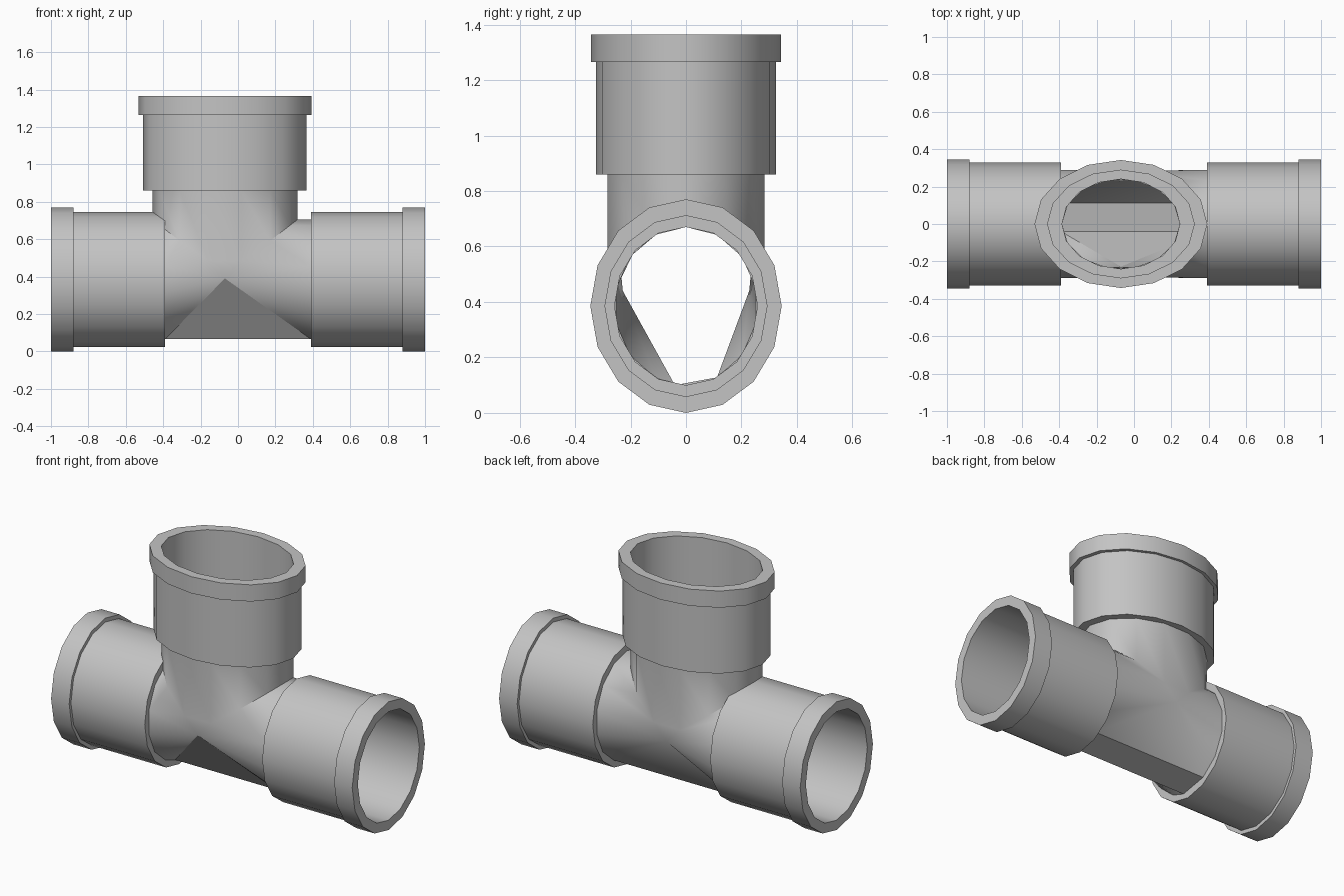
import bpy, bmesh, math

JUNCTION_SIDES = 14
SOCKET_SIDES = 16
AXIS_Z = 0.385      # height of the run's axis
BRANCH_X = -0.07    # sideways offset of the branch
RUN_END = 0.39      # half length of the junction
NECK_TOP = 0.86
LIP = 0.01          # thickness of the stop at the bottom of each socket

# Half sizes of the ellipses: (across y, up z) for the run, (x, y) for the branch
RUN = {"bore": (0.258, 0.285), "body": (0.297, 0.32),
       "mouth": (0.292, 0.326), "sleeve": (0.328, 0.361), "rim": (0.345, 0.385)}
BRANCH = {"bore": (0.315, 0.24), "body": (0.388, 0.29),
          "mouth": (0.392, 0.288), "sleeve": (0.437, 0.325), "rim": (0.462, 0.342)}

cube = bpy.data.objects.get("Cube")
if cube:
    bpy.data.objects.remove(cube, do_unlink=True)

grey = bpy.data.materials.new("pipe_grey")
grey.use_nodes = True
colour = (0.55, 0.55, 0.55, 1)
grey.diffuse_color = colour
grey.node_tree.nodes["Principled BSDF"].inputs["Base Color"].default_value = colour


def run_ring(bm, x, size, sides):
    angles = [2 * math.pi * k / sides for k in range(sides)]
    return [bm.verts.new((x, size[0] * math.sin(a), AXIS_Z - size[1] * math.cos(a)))
            for a in angles]


def branch_ring(bm, z, size, sides):
    angles = [2 * math.pi * k / sides for k in range(sides)]
    return [bm.verts.new((BRANCH_X + size[0] * math.cos(a), size[1] * math.sin(a), z))
            for a in angles]


def bridge(bm, a, b):
    for k in range(len(a)):
        n = (k + 1) % len(a)
        bm.faces.new((a[k], a[n], b[n], b[k]))


def finish(bm, name):
    bmesh.ops.recalc_face_normals(bm, faces=bm.faces)
    mesh = bpy.data.meshes.new(name)
    bm.to_mesh(mesh)
    bm.free()
    mesh.materials.append(grey)
    obj = bpy.data.objects.new(name, mesh)
    bpy.context.collection.objects.link(obj)
    bpy.ops.object.select_all(action='DESELECT')
    obj.select_set(True)
    bpy.context.view_layer.objects.active = obj
    bpy.ops.object.shade_smooth_by_angle(angle=math.radians(38))


def socket(name, ring, sizes, start, step, end):
    """Sleeve with a thicker rim, a wide mouth and a narrow stop at its bottom."""
    bm = bmesh.new()
    stop = start + math.copysign(LIP, end)
    profile = [(start, "bore"), (start, "sleeve"), (step, "sleeve"), (step, "rim"),
               (end, "rim"), (end, "mouth"), (stop, "mouth"), (stop, "bore")]
    rings = [ring(bm, pos, sizes[part], SOCKET_SIDES) for pos, part in profile]
    for i, r in enumerate(rings):
        bridge(bm, r, rings[(i + 1) % len(rings)])
    finish(bm, name)


def junction_shell(bm, part, crotch_y, crotch_z):
    """Skin of the tee: branch walls dropped onto the run, with a flat wedge underneath."""
    run, branch = RUN[part], BRANCH[part]
    sides = JUNCTION_SIDES
    left = run_ring(bm, -RUN_END, run, sides)
    right = run_ring(bm, RUN_END, run, sides)
    top = branch_ring(bm, NECK_TOP, branch, sides)
    saddle = branch_ring(bm, 0, branch, sides)
    for v in saddle:
        v.co.z = AXIS_Z + run[1] * math.sqrt(1 - (v.co.y / run[0]) ** 2)
    # The bottom strip reaches a little forward
    for v in (left[0], right[0]):
        v.co.y -= 0.04
    front = bm.verts.new((BRANCH_X, -crotch_y, crotch_z))
    back = bm.verts.new((BRANCH_X, crotch_y, crotch_z))
    bridge(bm, top, saddle)

    for ring, seam in ((left, saddle), (right, [saddle[(7 - k) % sides] for k in range(sides)])):
        # Upper half of the run meets the branch
        for k in range(4, 10):
            bm.faces.new((seam[k], seam[k + 1], ring[k + 1], ring[k]))
        # Lower half fans out from the two crotch points
        bm.faces.new((back, seam[4], ring[4]))
        bm.faces.new((front, seam[10], ring[10]))
        for k in range(1, 4):
            bm.faces.new((back, ring[k + 1], ring[k]))
        for k in range(10, sides):
            bm.faces.new((front, ring[k], ring[(k + 1) % sides]))
    bm.faces.new((back, saddle[3], saddle[4]))
    bm.faces.new((front, saddle[10], saddle[11]))

    # Wedge facets and bottom strip
    bm.faces.new((front, left[0], right[0]))
    bm.faces.new((back, left[1], right[1]))
    bm.faces.new((left[0], left[1], right[1], right[0]))
    return left, right, top


# Junction with outer and inner skins
bm = bmesh.new()
outer = junction_shell(bm, "body", 0.283, 0.39)
inner = junction_shell(bm, "bore", 0.228, 0.44)
for a, b in zip(outer, inner):
    bridge(bm, a, b)
finish(bm, "junction")

# Three sockets
socket("left_socket", run_ring, RUN, RUN_END, 0.88, 1.0)
socket("right_socket", run_ring, RUN, -RUN_END, -0.88, -1.0)
socket("branch_socket", branch_ring, BRANCH, NECK_TOP, 1.265, 1.365)
